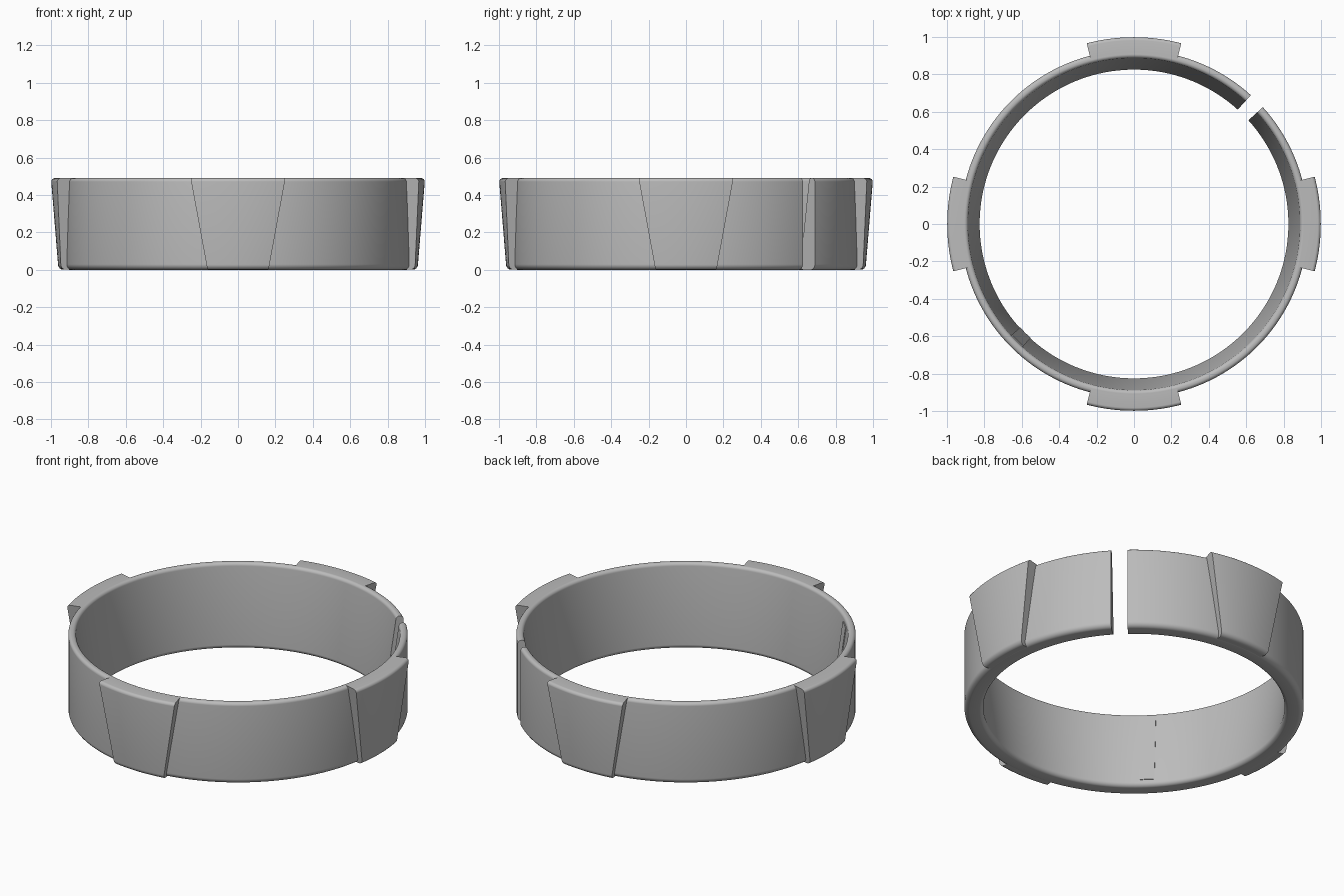
import bpy, bmesh
from math import sin, cos, radians
from mathutils import Vector

if "Cube" in bpy.data.objects:
    bpy.data.objects.remove(bpy.data.objects["Cube"])

HEIGHT = 0.49
OUTER = 0.93

grey = bpy.data.materials.new("plain grey")
grey.use_nodes = True
grey.diffuse_color = (0.5, 0.5, 0.5, 1)
grey.node_tree.nodes["Principled BSDF"].inputs["Base Color"].default_value = (0.5, 0.5, 0.5, 1)


def rounded(corners, steps=6):
    """Round (r, z, fillet) corners of a closed profile."""
    pts = []
    for i, (r, z, f) in enumerate(corners):
        p = Vector((r, z))
        if f == 0:
            pts.append(p)
            continue
        a = Vector(corners[i - 1][:2])
        b = Vector(corners[(i + 1) % len(corners)][:2])
        a = p + (a - p).normalized() * f
        b = p + (b - p).normalized() * f
        centre = a + b - p
        for k in range(steps + 1):
            d = a.lerp(b, k / steps) - centre
            pts.append(centre + d.normalized() * f)
    return pts


def sweep(name, profile, middle, half_angle, segs):
    """Sweep a profile about z; half_angle(z) gives the reach in degrees."""
    bm = bmesh.new()
    sections = []
    for s in range(segs + 1):
        t = 2 * s / segs - 1
        ring = []
        for r, z in profile:
            a = radians(middle + t * half_angle(z))
            ring.append(bm.verts.new((r * cos(a), r * sin(a), z)))
        sections.append(ring)
    n = len(profile)
    for a, b in zip(sections, sections[1:]):
        for i in range(n):
            j = (i + 1) % n
            bm.faces.new((a[i], a[j], b[j], b[i]))
    bm.faces.new(sections[0])
    bm.faces.new(sections[-1])
    bmesh.ops.recalc_face_normals(bm, faces=bm.faces)
    mesh = bpy.data.meshes.new(name)
    bm.to_mesh(mesh)
    bm.free()
    mesh.materials.append(grey)
    obj = bpy.data.objects.new(name, mesh)
    bpy.context.collection.objects.link(obj)
    bpy.ops.object.select_all(action='DESELECT')
    obj.select_set(True)
    bpy.context.view_layer.objects.active = obj
    bpy.ops.object.shade_smooth_by_angle(angle=radians(35))
    return obj


# Split band: straight outside, tapered inside, gap at the back left
band = rounded([(0.822, 0, 0.025), (OUTER, 0, 0.03),
                (OUTER, HEIGHT, 0.019), (0.89, HEIGHT, 0.019)])
sweep("split_band", band, 225, lambda z: 180 - 2.8, 160)

# Four wedge-shaped lugs, wider and thicker at the top
lug = rounded([(0.905, 0.001, 0), (0.96, 0.001, 0.028),
               (1.0, HEIGHT, 0.018), (0.911, HEIGHT, 0)])
for side, angle in (("left", 0), ("back", 90), ("right", 180), ("front", 270)):
    sweep(side + "_lug", lug, angle, lambda z: 9.8 + 4.9 * z / HEIGHT, 20)


# Thin key plate on the inner wall, opposite the gap
def wall(z):
    return 0.822 + 0.068 * z / HEIGHT


low, high = 0.04, 0.46
plate = [(wall(low) - 0.005, low), (wall(low) + 0.01, low),
         (wall(high) + 0.01, high), (wall(high) - 0.005, high)]
sweep("inner_key_plate", plate, 225, lambda z: 2.8, 2)
